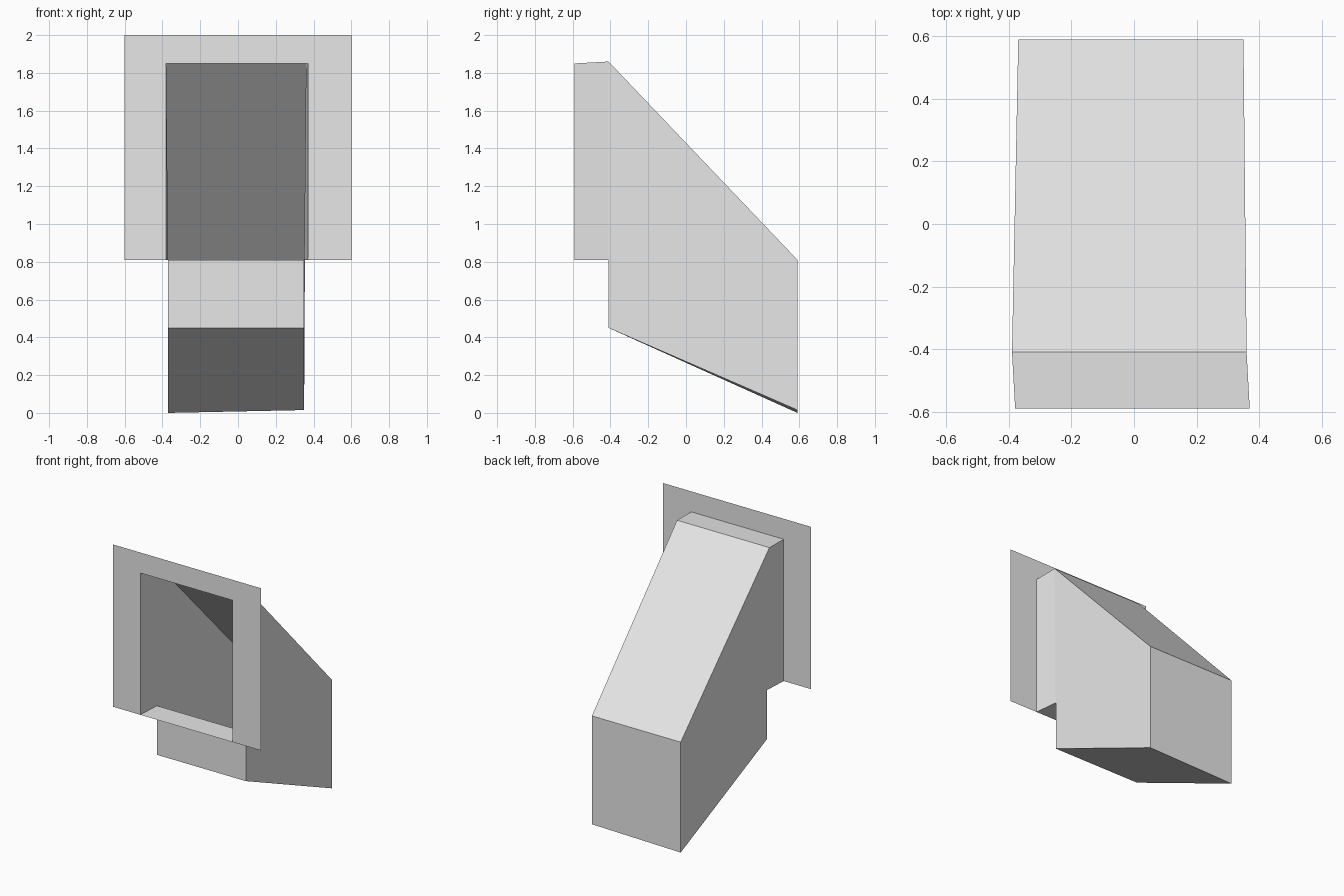
import bpy

cube = bpy.data.objects.get("Cube")
if cube:
    bpy.data.objects.remove(cube, do_unlink=True)

grey = bpy.data.materials.new("light grey")
grey.use_nodes = True
grey.diffuse_color = (0.8, 0.8, 0.8, 1)
grey.node_tree.nodes["Principled BSDF"].inputs["Base Color"].default_value = (0.8, 0.8, 0.8, 1)


def make_sheet(name, verts, faces):
    mesh = bpy.data.meshes.new(name)
    mesh.from_pydata(verts, [], faces)
    mesh.materials.append(grey)
    mesh.update()
    obj = bpy.data.objects.new(name, mesh)
    bpy.context.collection.objects.link(obj)
    return obj


FRONT, NECK, BACK = -0.59, -0.41, 0.59
SILL = 0.81

# Corners run: lower right, lower left, upper left, upper right
opening = [(-0.38, FRONT, SILL), (0.37, FRONT, SILL),
           (0.37, FRONT, 1.85), (-0.38, FRONT, 1.85)]
throat = [(-0.37, NECK, SILL), (0.35, NECK, SILL),
          (0.36, NECK, 1.86), (-0.39, NECK, 1.86)]

# Flat flange around the top and sides of the opening
rim = [(-0.6, FRONT, SILL), (0.6, FRONT, SILL),
       (0.6, FRONT, 2.0), (-0.6, FRONT, 2.0)]
make_sheet("mounting_flange", rim + opening,
           [(1, 2, 6, 5), (2, 3, 7, 6), (3, 0, 4, 7)])

# Short open neck joining the flange to the chute
make_sheet("inlet_neck", opening + throat,
           [(i, 4 + i, 4 + (i + 1) % 4, (i + 1) % 4) for i in range(4)])

# Hollow chute body: matching side outlines bridged by panels, throat left open
right_side = [throat[0], (-0.37, NECK, 0.45), (-0.37, BACK, 0.0),
              (-0.37, BACK, SILL), throat[3]]
left_side = [throat[1], (0.35, NECK, 0.45), (0.35, BACK, 0.015),
             (0.35, BACK, SILL), throat[2]]
n = len(right_side)
panels = [(i, i + 1, n + i + 1, n + i) for i in range(n - 1)]
sides = [tuple(reversed(range(n))), tuple(range(n, 2 * n))]
make_sheet("chute_body", right_side + left_side, panels + sides)
